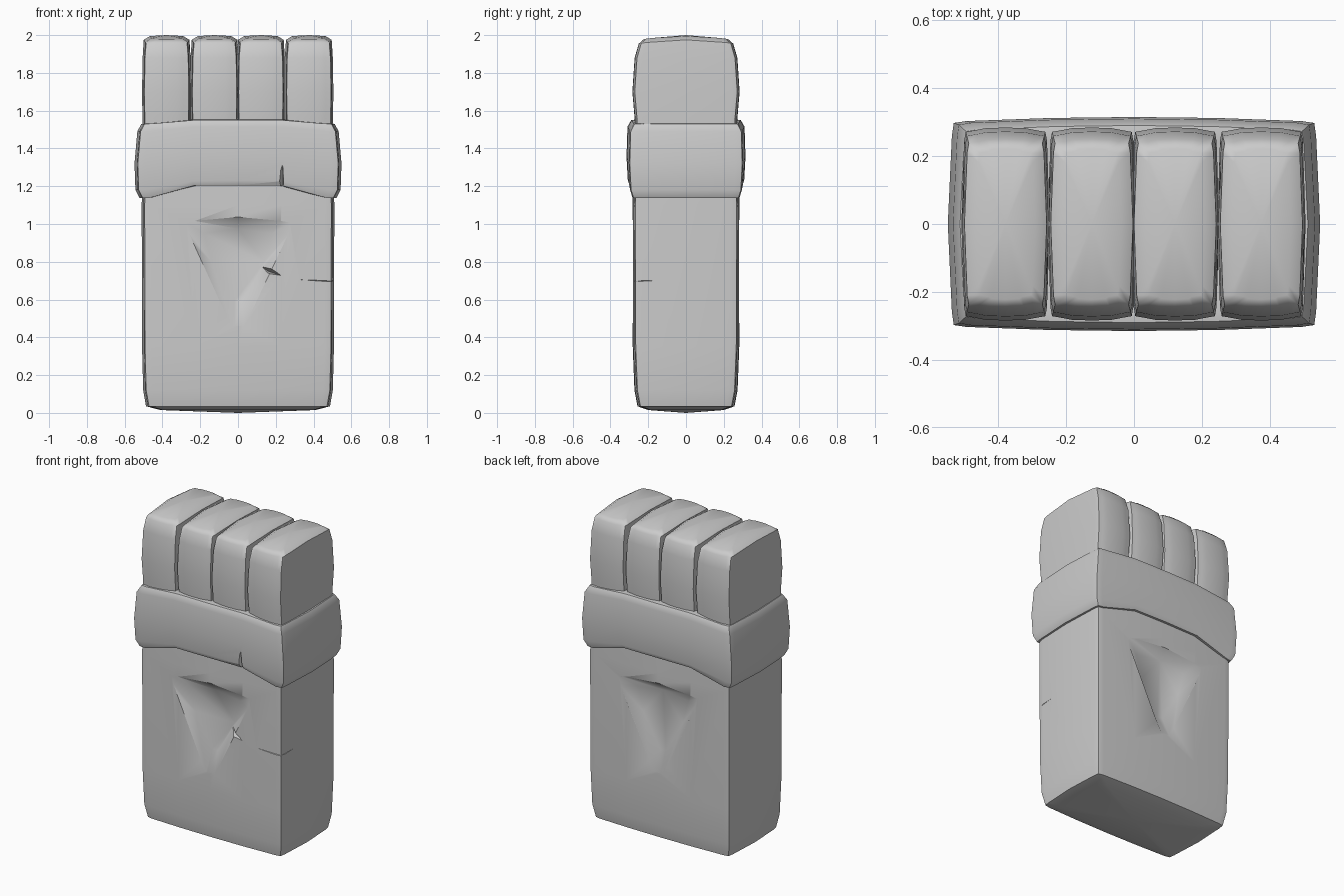
import bpy, bmesh, math

if "Cube" in bpy.data.objects:
    bpy.data.objects.remove(bpy.data.objects["Cube"])


def new_object(name, bm):
    bmesh.ops.recalc_face_normals(bm, faces=bm.faces)
    me = bpy.data.meshes.new(name)
    bm.to_mesh(me)
    bm.free()
    ob = bpy.data.objects.new(name, me)
    bpy.context.collection.objects.link(ob)
    return ob


def outline(hx, hy, c, e):
    # rounded, slightly bulging rectangle: one quarter mirrored around
    q = [(hx, 0), (hx - e, hy - c), (hx - .32 * c, hy - .32 * c),
         (hx - c, hy - e), (.45 * hx, hy - .25 * e), (0, hy)]
    r = q[:]
    r += [(-x, y) for x, y in q[-2::-1]]
    r += [(-x, -y) for x, y in q[1:]]
    r += [(x, -y) for x, y in q[-2:0:-1]]
    return r


def loft(name, rings, caps, c=.05, e=.01, cx=0, lift=lambda i, x, y: 0):
    # rings: (z, half width, half depth); caps: centre heights of both ends
    bm = bmesh.new()
    loops = [[bm.verts.new((cx + x, y, z + lift(i, x, y)))
              for x, y in outline(hx, hy, c, e)]
             for i, (z, hx, hy) in enumerate(rings)]
    n = len(loops[0])
    for a, b in zip(loops, loops[1:]):
        for i in range(n):
            j = (i + 1) % n
            bm.faces.new((a[i], a[j], b[j], b[i]))
    for loop, z in zip((loops[0], loops[-1]), caps):
        mid = bm.verts.new((cx, 0, z))
        for i in range(n):
            bm.faces.new((loop[i], loop[(i + 1) % n], mid))
    return new_object(name, bm)


def carve(target, points):
    # subtract the convex hull of a few points
    bm = bmesh.new()
    for p in points:
        bm.verts.new(p)
    res = bmesh.ops.convex_hull(bm, input=bm.verts)
    junk = {g for g in res["geom_interior"] + res["geom_unused"]
            if isinstance(g, bmesh.types.BMVert)}
    bmesh.ops.delete(bm, geom=list(junk), context='VERTS')
    cutter = new_object("cutter", bm)
    cutter.hide_render = True
    mod = target.modifiers.new("carve", 'BOOLEAN')
    mod.operation = 'DIFFERENCE'
    mod.solver = 'EXACT'
    mod.object = cutter
    bpy.context.view_layer.objects.active = target
    bpy.ops.object.modifier_apply(modifier=mod.name)
    bpy.data.objects.remove(cutter)


# main block
body = loft("body", [(.015, .41, .2), (.035, .487, .257), (.12, .502, .273),
                     (.35, .508, .282), (1.1, .51, .284), (1.45, .5, .27)],
            (0, 1.45))

# triangular recess on front and back
outer = [(-.28, 1.01), (0, 1.035), (.28, 1.01), (.27, .95), (.03, .46), (-.03, .46)]
inner = [(-.18, .95), (0, .975), (.18, .95), (.14, .8), (.02, .59), (-.02, .59)]
for s in (-1, 1):
    wide = [(a + (p - a) * 1.4, s * .302, b + (q - b) * 1.4)
            for (p, q), (a, b) in zip(outer, inner)]
    carve(body, wide + [(a, s * .232, b) for a, b in inner]
          + [(-.14, s * .232, .8)])

# chip beside the recess and crack running round the corner
carve(body, [(.13, -.32, .815), (.285, -.32, .708), (.15, -.32, .73),
             (.12, -.235, .78), (.16, -.235, .75)])
carve(body, [(.25, -.284, .71), (.54, -.32, .72), (.54, -.32, .678),
             (.25, -.32, .715), (.5, -.262, .695)])
carve(body, [(.511, -.05, .706), (.54, -.05, .706), (.54, -.32, .72),
             (.54, -.32, .678), (.493, -.25, .697)])


# band, arched on its long sides
def arch(i, x, y):
    t = min(1, max(0, (.47 - abs(x)) / .24))
    return t * (.068, .066, .05, .035, .025, .02, .02)[i]


band = loft("band", [(1.135, .47, .262), (1.138, .522, .295), (1.18, .543, .308),
                     (1.32, .548, .315), (1.49, .533, .31), (1.53, .512, .29),
                     (1.535, .47, .25)], (1.25, 1.53), c=.055, e=.012, lift=arch)
carve(band, [(.19, -.34, 1.19), (.237, -.34, 1.33), (.247, -.34, 1.19),
             (.24, -.27, 1.19), (.236, -.30, 1.31)])

# four fingers
parts = [body, band]
for k, cx in enumerate((-.378, -.124, .121, .375)):
    parts.append(loft(f"finger_{k + 1}",
                      [(1.45, .127, .27), (1.56, .128, .272), (1.7, .13, .284),
                       (1.88, .127, .272), (1.955, .121, .25), (1.975, .088, .222)],
                      (1.45, 2.0), c=.04, e=.008, cx=cx,
                      lift=lambda i, x, y: .02 * (1 - (y / .25) ** 2) if i > 3 else 0))

# smooth shading with crisp carved edges
for ob in parts:
    bpy.ops.object.select_all(action='DESELECT')
    ob.select_set(True)
    bpy.context.view_layer.objects.active = ob
    bpy.ops.object.shade_smooth_by_angle(angle=math.radians(38))
    mod = ob.modifiers.new("weighted", 'WEIGHTED_NORMAL')
    mod.keep_sharp = True
